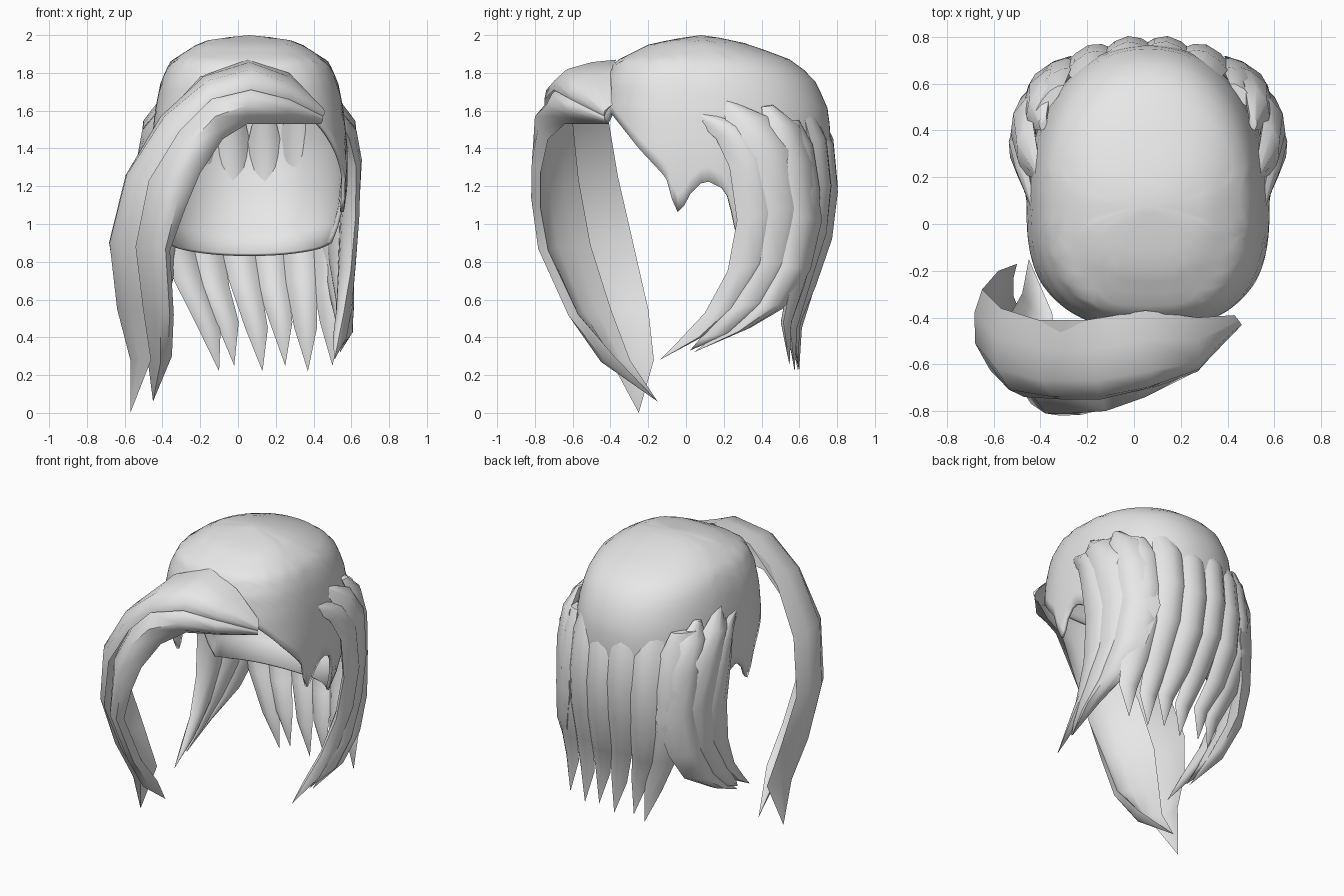
import bpy, bmesh, math
from mathutils import Vector

if "Cube" in bpy.data.objects:
    bpy.data.objects.remove(bpy.data.objects["Cube"])

CX = 0.06  # middle of the head in x
mat = bpy.data.materials.new("hair_grey")
mat.diffuse_color = (0.8, 0.8, 0.8, 1)
mat.use_nodes = True
mat.node_tree.nodes["Principled BSDF"].inputs["Base Color"].default_value = mat.diffuse_color


def interp(table, v):
    """Linear lookup in rows sorted by their first value."""
    if v <= table[0][0]:
        return table[0][1:]
    for p, q in zip(table, table[1:]):
        if v <= q[0]:
            t = (v - p[0]) / (q[0] - p[0])
            return [a + (b - a) * t for a, b in zip(p[1:], q[1:])]
    return table[-1][1:]


def skin(name, rings, caps):
    """Bridge closed rings of points into one smooth object."""
    bm = bmesh.new()
    vs = [[bm.verts.new(p) for p in r] for r in rings]
    n = len(rings[0])
    for a, b in zip(vs, vs[1:]):
        for i in range(n):
            j = (i + 1) % n
            bm.faces.new((a[i], a[j], b[j], b[i]))
    if caps:
        bm.faces.new(vs[0])
        bm.faces.new(vs[-1])
    bmesh.ops.remove_doubles(bm, verts=bm.verts, dist=0.0005)
    bmesh.ops.recalc_face_normals(bm, faces=bm.faces)
    me = bpy.data.meshes.new(name)
    bm.to_mesh(me)
    bm.free()
    ob = bpy.data.objects.new(name, me)
    bpy.context.collection.objects.link(ob)
    me.materials.append(mat)
    bpy.ops.object.select_all(action='DESELECT')
    ob.select_set(True)
    bpy.context.view_layer.objects.active = ob
    bpy.ops.object.shade_smooth_by_angle(angle=math.radians(50))
    return ob


def lock(name, rows, inner):
    """Hair lock from rows of (edge, ridge, edge); inner sets the hollow of its inside."""
    rings = []
    for a, b, c in rows:
        a, b, c = Vector(a), Vector(b), Vector(c)
        rise = b - (a + c) / 2

        def at(u, k):
            return a.lerp(c, u) + rise * (4 * u * (1 - u) * k)
        rings.append([at(u, 1) for u in (0, .2, .5, .8, 1)] +
                     [at(u, inner) for u in (.8, .5, .2)])
    return skin(name, rings, True)


# --- scalp cap: z, half width, front y, back y (the nape curls inwards)
SECT = [(.83, .44, -.43, .50), (.9, .47, -.43, .57), (1.03, .50, -.44, .67),
        (1.2, .52, -.45, .725), (1.4, .52, -.45, .77), (1.6, .50, -.45, .755),
        (1.75, .47, -.43, .69), (1.86, .42, -.38, .58), (1.95, .28, -.20, .34),
        (1.98, .20, -.06, .22), (2.0, 0, .08, .08)]
# lower edge of the cap: y, z (forehead, sideburn, nape)
EDGE = [(-.43, 1.53), (-.40, 1.59), (-.25, 1.40), (-.11, 1.25), (-.085, 1.20), (-.07, 1.09),
        (-.05, 1.06), (-.02, 1.08), (.01, 1.14), (.05, 1.20), (.11, 1.23), (.22, 1.18),
        (.29, 1.0), (.36, .90), (.5, .87), (.77, .83)]


def section(t, z):
    a, f, b = interp(SECT, z)
    s, c = math.sin(t), math.cos(t)
    p = .75 if c > 0 else .92
    r = math.copysign(abs(c) ** p, c)
    x = CX + a * math.copysign(abs(s) ** p, s)
    return (x, .08 - r * ((.08 - f) if c > 0 else (b - .08)), z)


N, R = 128, 16
rings = []
for k in range(R + 1):
    ring = []
    for i in range(N):
        t = 2 * math.pi * i / N
        low = interp(EDGE, section(t, 1.45)[1])[0]
        ring.append(section(t, 2.0 - (2.0 - low) * (k / R) ** 1.6))
    rings.append(ring)
cap = skin("scalp_cap", rings, False)
mod = cap.modifiers.new("thickness", 'SOLIDIFY')
mod.thickness = .02
mod.offset = -1

# --- swept fringe: the inner lock tucks in behind the outer lock at the groove
GROOVE = [(.45, -.43, 1.57), (.27, -.61, 1.66), (.07, -.70, 1.71), (-.14, -.75, 1.66),
          (-.31, -.75, 1.49), (-.47, -.74, 1.23), (-.54, -.69, .88), (-.50, -.56, .55),
          (-.46, -.40, .28)]
INNER = [((.44, -.41, 1.53), (.45, -.43, 1.55)), ((.25, -.54, 1.53), (.27, -.63, 1.60)),
         ((.05, -.64, 1.53), (.05, -.74, 1.63)), ((-.08, -.73, 1.45), (-.12, -.80, 1.57)),
         ((-.20, -.77, 1.27), (-.27, -.81, 1.41)), ((-.28, -.77, 1.08), (-.38, -.81, 1.20)),
         ((-.36, -.73, .86), (-.44, -.77, .88)), ((-.34, -.57, .52), (-.41, -.62, .52)),
         ((-.35, -.38, .30), (-.41, -.45, .27))]
OUTER = [((.46, -.43, 1.60), (.43, -.39, 1.63)), ((.28, -.59, 1.74), (.27, -.40, 1.80)),
         ((.07, -.63, 1.82), (.05, -.37, 1.87)), ((-.16, -.67, 1.76), (-.20, -.41, 1.78)),
         ((-.39, -.67, 1.57), (-.41, -.41, 1.55)), ((-.59, -.62, 1.26), (-.57, -.36, 1.25)),
         ((-.68, -.51, .90), (-.65, -.28, .90)), ((-.64, -.42, .55), (-.58, -.20, .55)),
         ((-.57, -.34, .28), (-.50, -.17, .28))]
tip_in, tip_out = (-.45, -.15, .06), (-.57, -.25, 0)
rows = []
for k, ((a, b), g, (_, c)) in enumerate(zip(INNER, GROOVE, OUTER)):
    tuck = Vector(g).lerp(Vector(c), .45 * min(1, max(0, (k - 1) / 3)))
    rows.append((a, b, tuck))
lock("fringe_inner_lock", rows + [(tip_in,) * 3], .4)
lock("fringe_outer_lock", [(g, b, c) for (b, c), g in zip(OUTER, GROOVE)] + [(tip_out,) * 3], .4)

# --- side locks: front edge y z, rear edge y z, half width of the head
SIDE = {
    "front": [(.05, 1.55, .06, 1.60, .48), (.16, 1.45, .27, 1.54, .53), (.23, 1.30, .42, 1.38, .57),
              (.27, 1.02, .50, 1.08, .57), (.22, .75, .46, .82, .54), (.10, .53, .32, .58, .50),
              (-.04, .38, .12, .42, .47), (-.14, .28, -.14, .28, .45)],
    "middle": [(.18, 1.65, .22, 1.66, .46), (.22, 1.52, .43, 1.57, .54), (.32, 1.36, .57, 1.40, .59),
               (.38, 1.05, .65, 1.10, .59), (.34, .78, .60, .82, .56), (.20, .55, .47, .60, .53),
               (.08, .40, .28, .44, .50), (.02, .33, .02, .33, .47)],
    "rear": [(.40, 1.62, .46, 1.63, .49), (.41, 1.52, .60, 1.52, .55), (.47, 1.34, .68, 1.32, .59),
             (.51, 1.05, .72, 1.02, .60), (.47, .78, .66, .76, .59), (.34, .56, .56, .58, .55),
             (.16, .41, .34, .45, .51), (.04, .32, .04, .32, .48)],
}


def around(y, w):
    return w * math.sqrt(max(.05, 1 - (max(0, y - .15) / .68) ** 2))


for side, sg in (("right", 1), ("left", -1)):
    for part, data in SIDE.items():
        rows = []
        for k, (y0, z0, y1, z1, w) in enumerate(data):
            ym, zm = (y0 + y1) / 2, (z0 + z1) / 2
            bulge = 0 if k == len(data) - 1 else min(.045, .02 + .02 * k)
            rows.append(((CX + sg * around(y0, w), y0, z0),
                         (CX + sg * (around(ym, w) + bulge), ym + bulge * .6, zm),
                         (CX + sg * around(y1, w), y1, z1)))
        lock(f"{side}_{part}_side_lock", rows, -.6)

# --- back locks: z, depth of the back, half width, share of the way to the tip
BACK = [(1.58, .70, .06, 0), (1.45, .75, .09, 0), (1.2, .77, .096, .03), (.95, .74, .094, .12),
        (.7, .66, .082, .4), (.45, .59, .06, .8), (.22, .60, 0, 1)]
ROOT_TIP = [(-.36, -.10), (-.20, -.02), (-.03, .13), (.14, .25), (.31, .37), (.47, .50)]
for i, (root, tip) in enumerate(ROOT_TIP):
    rows = []
    for z, depth, half, f in BACK:
        x = root + (tip - root) * f
        wide = .60 + (1.6 - z) * .25
        z += .03 * (i % 2) * (1 if z < .5 else -1)

        def y(px):
            return .15 + (depth - .15) * math.sqrt(max(.05, 1 - ((px - CX) / wide) ** 2))
        rows.append(((x - half, y(x - half), z), (x, y(x) + half * .4, z),
                     (x + half, y(x + half), z)))
    lock(f"back_lock_{i + 1}", rows, -1.2)
